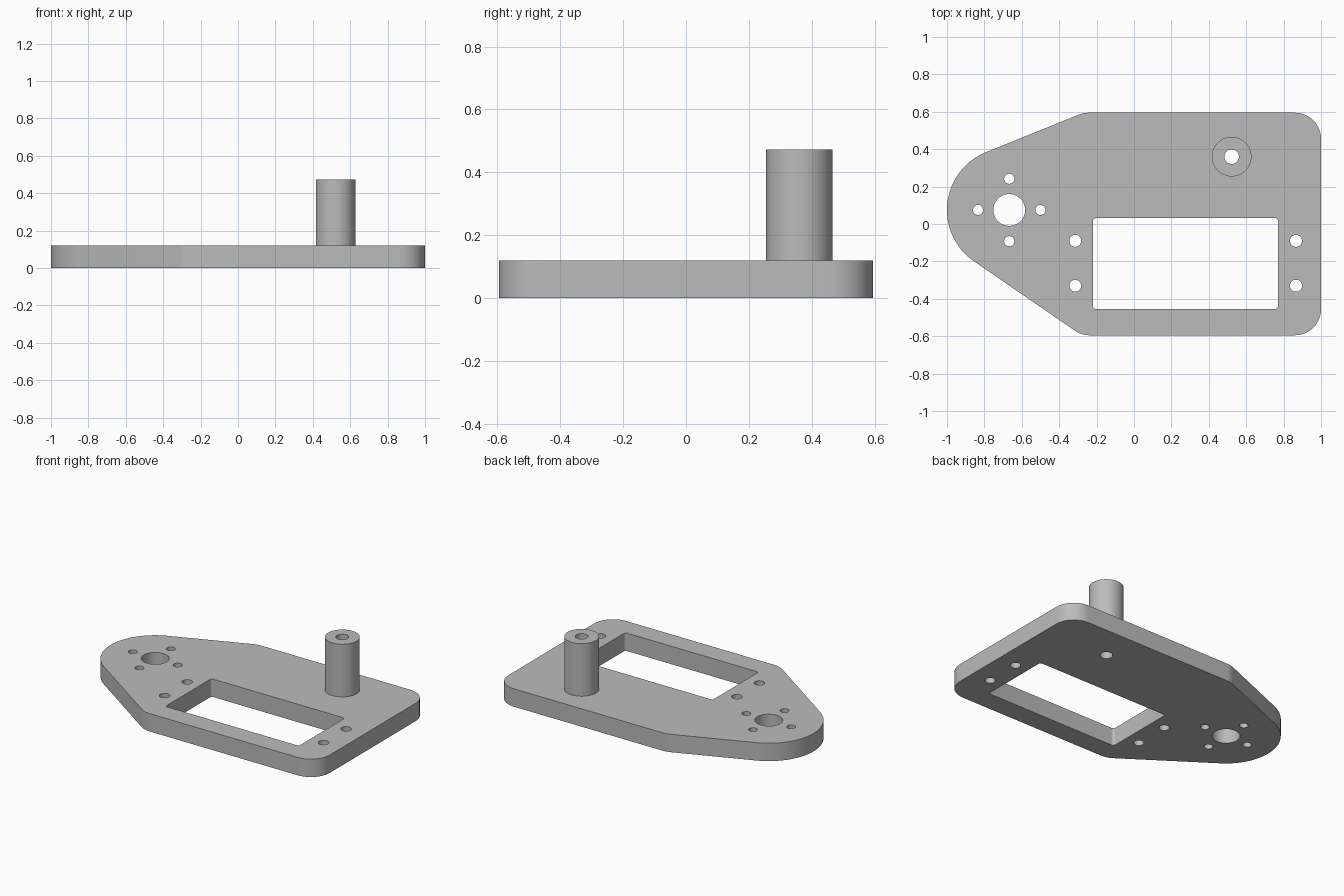
import bpy
from math import acos, atan2, cos, pi, sin, tau
from mathutils import Vector

cube = bpy.data.objects.get("Cube")
if cube:
    bpy.data.objects.remove(cube, do_unlink=True)

PLATE_TOP = 0.12
PILLAR_TOP = 0.473
EDGE = 0.595

grey = bpy.data.materials.new("grey plastic")
grey.use_nodes = True
colour = (0.5, 0.5, 0.5, 1)
grey.diffuse_color = colour
grey.node_tree.nodes["Principled BSDF"].inputs["Base Color"].default_value = colour


def arc(centre, radius, start, end, steps):
    return [Vector((centre[0] + radius * cos(start + (end - start) * i / steps),
                    centre[1] + radius * sin(start + (end - start) * i / steps)))
            for i in range(steps + 1)]


def circle(x, y, radius, steps=48):
    return arc((x, y), radius, 0, tau, steps)[:-1]


def fillet(before, corner, after, radius, steps=12):
    """Round one corner of a polygon with a tangent arc."""
    a = (before - corner).normalized()
    b = (after - corner).normalized()
    half = a.angle(b) / 2
    centre = corner + (a + b).normalized() * radius / sin(half)
    p = corner + a * radius * cos(half) / sin(half) - centre
    q = corner + b * radius * cos(half) / sin(half) - centre
    start = atan2(p.y, p.x)
    sweep = (atan2(q.y, q.x) - start + pi) % tau - pi
    return arc(centre, radius, start, start + sweep, steps)


def extrude_profile(name, loops, bottom, top):
    """Fill the first loop, leave the others as holes, and give it depth."""
    curve = bpy.data.curves.new(name, "CURVE")
    curve.dimensions = "2D"
    curve.fill_mode = "BOTH"
    curve.extrude = (top - bottom) / 2
    for loop in loops:
        spline = curve.splines.new("POLY")
        spline.points.add(len(loop) - 1)
        for point, co in zip(spline.points, loop):
            point.co = (co.x, co.y, 0, 1)
        spline.use_cyclic_u = True
    curve.materials.append(grey)
    obj = bpy.data.objects.new(name, curve)
    bpy.context.collection.objects.link(obj)
    obj.location.z = (bottom + top) / 2
    bpy.ops.object.select_all(action="DESELECT")
    obj.select_set(True)
    bpy.context.view_layer.objects.active = obj
    bpy.ops.object.convert(target="MESH")
    obj = bpy.context.object
    bpy.ops.object.mode_set(mode="EDIT")
    bpy.ops.mesh.select_all(action="SELECT")
    bpy.ops.mesh.remove_doubles(threshold=0.0001)
    bpy.ops.mesh.normals_make_consistent(inside=False)
    bpy.ops.object.mode_set(mode="OBJECT")
    bpy.ops.object.shade_smooth_by_angle(angle=pi / 6)
    return obj


# Plate outline: rounded nose, tangent flanks, rounded corners
nose, nose_radius = Vector((-0.667, 0.075)), 0.333
back_shoulder = Vector((-0.27, EDGE))
front_shoulder = Vector((-0.28, -EDGE))
back_corner, front_corner = Vector((1, EDGE)), Vector((1, -EDGE))


def tangent_angle(point, side):
    d = point - nose
    return atan2(d.y, d.x) + side * acos(nose_radius / d.length)


nose_arc = arc(nose, nose_radius, tangent_angle(back_shoulder, 1),
               tangent_angle(front_shoulder, -1) + tau, 40)
path = [nose_arc[-1], front_shoulder, front_corner, back_corner, back_shoulder, nose_arc[0]]
outline = list(nose_arc)
for before, corner, after in zip(path, path[1:], path[2:]):
    outline += fillet(before, corner, after, 0.14)

# Rectangular window
x0, x1, y0, y1 = -0.22, 0.77, -0.455, 0.032
rect = [Vector(p) for p in ((x0, y0), (x1, y0), (x1, y1), (x0, y1))]
window = []
for i in range(4):
    window += fillet(rect[i - 1], rect[i], rect[(i + 1) % 4], 0.017, 6)

# Bearing hole with four screw holes around it
holes = [window, circle(nose.x, nose.y, 0.085, 64)]
for i in range(4):
    holes.append(circle(nose.x + 0.167 * cos(i * pi / 2),
                        nose.y + 0.167 * sin(i * pi / 2), 0.027))

# Screw holes on both sides of the window
for x in (-0.314, 0.866):
    for y in (-0.09, -0.33):
        holes.append(circle(x, y, 0.032))

# Pillar bore runs through the plate as well
bore = circle(0.522, 0.36, 0.039)
holes.append(bore)

extrude_profile("mounting_plate", [outline] + holes, 0, PLATE_TOP)
extrude_profile("pillar", [circle(0.522, 0.36, 0.106, 64), bore], PLATE_TOP, PILLAR_TOP)
